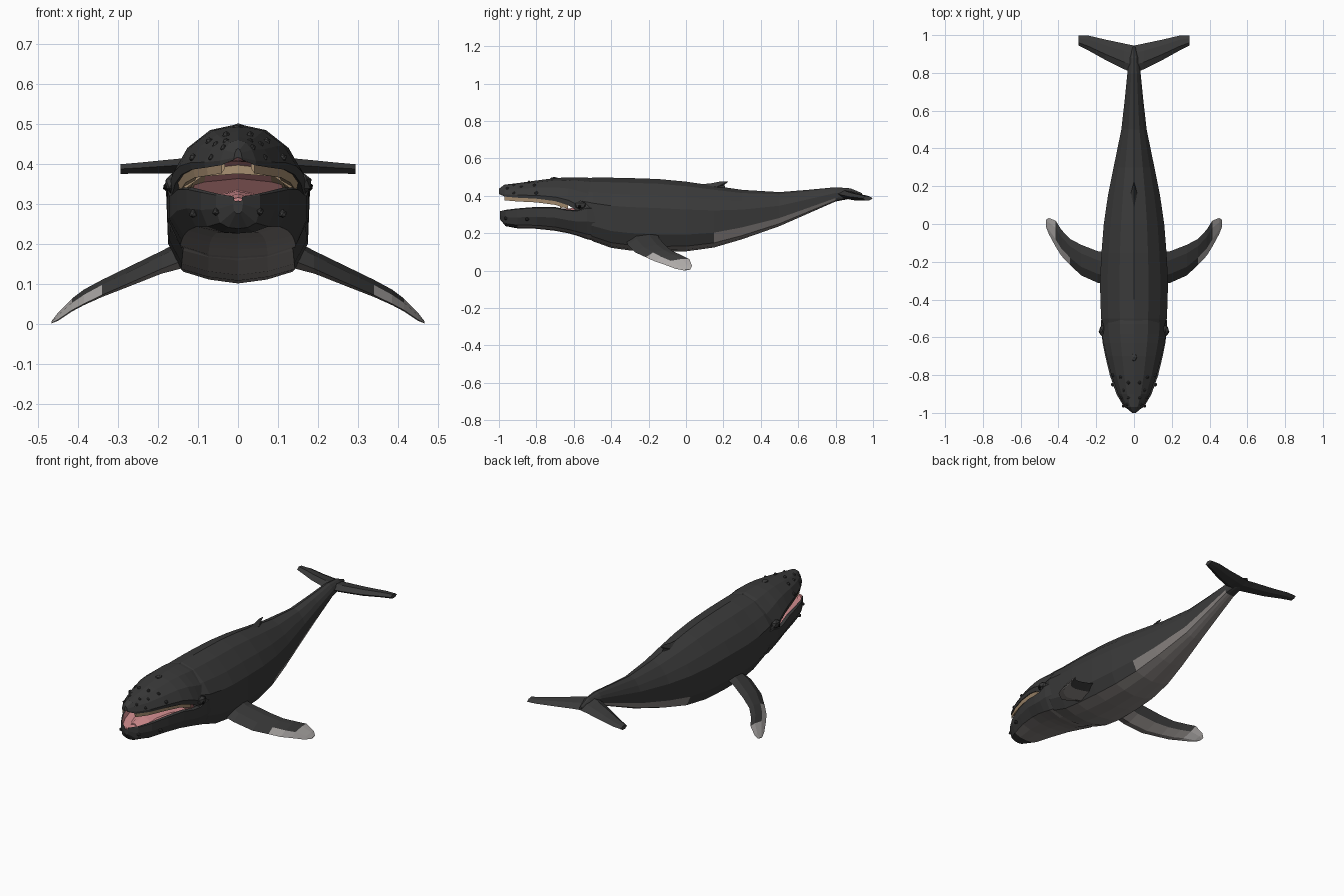
import bpy, bmesh

if "Cube" in bpy.data.objects:
    bpy.data.objects.remove(bpy.data.objects["Cube"])


def material(name, rgb):
    m = bpy.data.materials.new(name)
    m.diffuse_color = (*rgb, 1)
    m.use_nodes = True
    m.node_tree.nodes["Principled BSDF"].inputs["Base Color"].default_value = m.diffuse_color
    return m


DARK = material("charcoal skin", (0.042, 0.042, 0.042))
BELLY = material("belly grey", (0.235, 0.215, 0.206))
PALE = material("pale fin tip", (0.42, 0.40, 0.39))
BALEEN = material("baleen tan", (0.40, 0.28, 0.17))
PINK = material("mouth pink", (0.66, 0.27, 0.28))
THROAT = material("throat maroon", (0.17, 0.07, 0.07))
BLACK = material("eye black", (0.006, 0.006, 0.006))


def make_object(name, bm, mats):
    bmesh.ops.recalc_face_normals(bm, faces=bm.faces[:])
    me = bpy.data.meshes.new(name)
    bm.to_mesh(me)
    bm.free()
    for m in mats:
        me.materials.append(m)
    ob = bpy.data.objects.new(name, me)
    bpy.context.collection.objects.link(ob)
    return ob


def mirror(ob):
    ob.modifiers.new("mirror", 'MIRROR').use_axis[0] = True
    return ob


def loft(name, rings, mats, rule=None, cap_mats=(0, 0)):
    """Skin closed rings; rule(strip, centre) gives the material slot."""
    bm = bmesh.new()
    vs = [[bm.verts.new(p) for p in r] for r in rings]
    n = len(rings[0])
    for a, b in zip(vs, vs[1:]):
        for i in range(n):
            j = (i + 1) % n
            f = bm.faces.new((a[i], a[j], b[j], b[i]))
            if rule:
                f.material_index = rule(i, f.calc_center_median())
    for r, k in ((vs[0], cap_mats[0]), (vs[-1], cap_mats[1])):
        bm.faces.new(r).material_index = k
    return make_object(name, bm, mats)


def body_ring(section, y, w, top, bottom):
    """Half section (width, height fractions) mirrored to a full ring."""
    half = [(u * w, bottom + t * (top - bottom)) for u, t in section]
    full = half + [(-x, z) for x, z in half[-2:0:-1]]
    return [(x, y, z) for x, z in full]


def side_strip(i, count):
    """Strip index counted from the top on either flank."""
    return min(i, count - 1 - i)


# Trunk, from the mouth corner to the tail stock
TRUNK_SEC = [(0, 1), (.43, .935), (.78, .77), (1, .6), (.97, .24), (.79, .075), (.42, .025), (0, 0)]
TRUNK = [(-.57, .15, .485, .21), (-.5, .174, .497, .158), (-.4, .178, .497, .122),
         (-.3, .18, .495, .108), (-.15, .172, .49, .101), (0, .16, .476, .103),
         (.15, .138, .454, .124), (.3, .108, .432, .168), (.5, .067, .42, .238),
         (.65, .05, .432, .304), (.8, .035, .446, .37), (.88, .024, .44, .385),
         (.94, .006, .415, .395)]


def trunk_rule(i, c):
    s = side_strip(i, 14)
    return 1 if (s >= 5 or (s == 4 and c.y > .1)) and c.y < .82 else 0


loft("body", [body_ring(TRUNK_SEC, *s) for s in TRUNK], [DARK, BELLY], trunk_rule)

# Upper jaw with a pink palate and tan gum line
UPPER_SEC = [(0, 1), (.43, .9), (.78, .6), (1, .18), (.97, 0), (.85, .05), (.5, .15), (0, .2)]
UPPER = [(-1, .01, .438, .41), (-.97, .045, .46, .396), (-.9, .084, .468, .39),
         (-.8, .12, .482, .385), (-.7, .146, .495, .372), (-.63, .162, .499, .35),
         (-.58, .17, .499, .32), (-.53, .174, .498, .29), (-.47, .166, .488, .29)]
loft("upper_jaw", [body_ring(UPPER_SEC, *s) for s in UPPER], [DARK, BALEEN, PINK],
     lambda i, c: {5: 1, 6: 2}.get(side_strip(i, 14), 0))

# Baleen curtain inside each upper lip, and its back row across the mouth
mirror(loft("baleen", [[(w * .94, y, zb + .015), (w * .9, y, zb - .02),
                        (w * .72, y, zb - .008), (w * .72, y, zb + .02)]
                       for y, w, zt, zb in UPPER[1:6]], [BALEEN]))
loft("baleen_back_row", [[(x, y, z1), (x, y + .01, z1), (x, y + .01, z0), (x, y, z0)]
                         for x, y, z0, z1 in [(-.135, -.67, .335, .4), (-.09, -.69, .368, .41),
                                              (0, -.7, .375, .41),
                                              (.09, -.69, .368, .41), (.135, -.67, .335, .4)]], [BALEEN])

# Throat wall behind the tongue
loft("throat", [[(-.13, y, .29), (.13, y, .29), (.095, y, .385), (-.095, y, .385)]
                for y in (-.595, -.56)], [THROAT])

# Lower jaw with a pink mouth floor
LOWER_SEC = [(0, .78), (.35, .72), (.8, .78), (.9, 1), (1, .96), (1, .55), (.82, .16), (.42, .03), (0, 0)]
LOWER = [(-.995, .012, .318, .275), (-.965, .055, .325, .238), (-.9, .093, .333, .226),
         (-.8, .128, .341, .224), (-.7, .152, .34, .213), (-.63, .166, .326, .2),
         (-.58, .172, .325, .186), (-.53, .176, .34, .168), (-.46, .168, .34, .155)]


def lower_rule(i, c):
    s = side_strip(i, 16)
    return 1 if s <= 2 else 2 if s >= 6 and c.y > -.93 else 0


loft("lower_jaw", [body_ring(LOWER_SEC, *s) for s in LOWER],
     [DARK, PINK, BELLY], lower_rule)

# Tongue
TONGUE_SEC = [(0, 1), (.5, .8), (1, .2), (.6, 0), (0, 0)]
loft("tongue", [body_ring(TONGUE_SEC, *s) for s in
                [(-.93, .02, .316, .3), (-.85, .055, .324, .3),
                 (-.7, .08, .331, .29), (-.58, .09, .335, .28)]], [PINK])


def fin_ring(x, y0, y1, z0, z1, t):
    """Six-sided fin section from leading edge y0,z0 to trailing edge y1,z1."""
    def p(f, s):
        return (x, y0 + f * (y1 - y0), z0 + f * (z1 - z0) + s * t / 2)
    return [p(0, 0), p(.28, 1), p(.72, .8), p(1, 0), p(.72, -.8), p(.28, -1)]


# Flippers with pale tips and grey undersides
FLIPPER = [(.12, -.32, -.15, .165, .205, .065), (.19, -.312, -.145, .138, .175, .045),
           (.28, -.272, -.11, .098, .135, .036), (.34, -.215, -.078, .072, .108, .03),
           (.385, -.168, -.03, .05, .085, .026), (.415, -.12, .018, .034, .062, .022),
           (.45, -.055, .032, .01, .026, .014), (.466, -.015, .022, .002, .006, .004)]


def flipper_rule(i, c):
    if c.x > .4 or (i == 0 and c.x > .33):
        return 2
    return 1 if i in (4, 5) else 0


mirror(loft("flipper", [fin_ring(*s) for s in FLIPPER],
            [DARK, BELLY, PALE], flipper_rule, (0, 2)))

# Tail flukes
FLUKE = [(0, .8, .945, .415, .396, .045), (.05, .818, .955, .408, .395, .04),
         (.15, .868, .976, .396, .39, .036), (.24, .918, .997, .39, .388, .028),
         (.293, .945, .998, .387, .386, .024)]
mirror(loft("tail_fluke", [fin_ring(*s) for s in FLUKE], [DARK]))

# Hooked dorsal fin: side outline with sharp rim and thick middle
bm = bmesh.new()
outline = [(.04, .46), (.13, .466), (.19, .478), (.225, .476), (.205, .458), (.215, .43), (.1, .43)]
rim = [bm.verts.new((0, y, z)) for y, z in outline]
for side in (-1, 1):
    mid = bm.verts.new((side * .016, .165, .448))
    for a, b in zip(rim, rim[1:] + rim[:1]):
        bm.faces.new((a, b, mid))
make_object("dorsal_fin", bm, [DARK])


def blobs(name, spots, mat, scale=(1, 1, 1)):
    """Small faceted lumps at (x, y, z, radius), paired left and right."""
    bm = bmesh.new()
    for x, y, z, r in spots:
        for s in ((1, -1) if x else (1,)):
            made = bmesh.ops.create_icosphere(bm, subdivisions=1, radius=r)["verts"]
            bmesh.ops.scale(bm, vec=scale, verts=made)
            bmesh.ops.translate(bm, vec=(s * x, y, z), verts=made)
    return make_object(name, bm, [mat])


# Knobs on both jaws
blobs("head_knobs", [(.112, -.8, .415, .011), (.072, -.81, .456, .01), (.03, -.84, .472, .01),
                     (.055, -.88, .447, .01), (.03, -.92, .456, .009), (.066, -.92, .415, .009),
                     (.036, -.955, .44, .009)], DARK)
blobs("chin_knobs", [(.055, -.964, .28, .01), (.112, -.85, .275, .011)], DARK)

# Blowhole ridge, brow lumps and eyes
blobs("blowhole", [(0, -.705, .492, .015)], DARK, (1.1, 1.6, .6))
blobs("eye_brow", [(.166, -.565, .35, .028)], DARK, (.7, 1.2, .9))
blobs("eye", [(.18, -.57, .342, .01)], BLACK, (.8, 1, 1))
